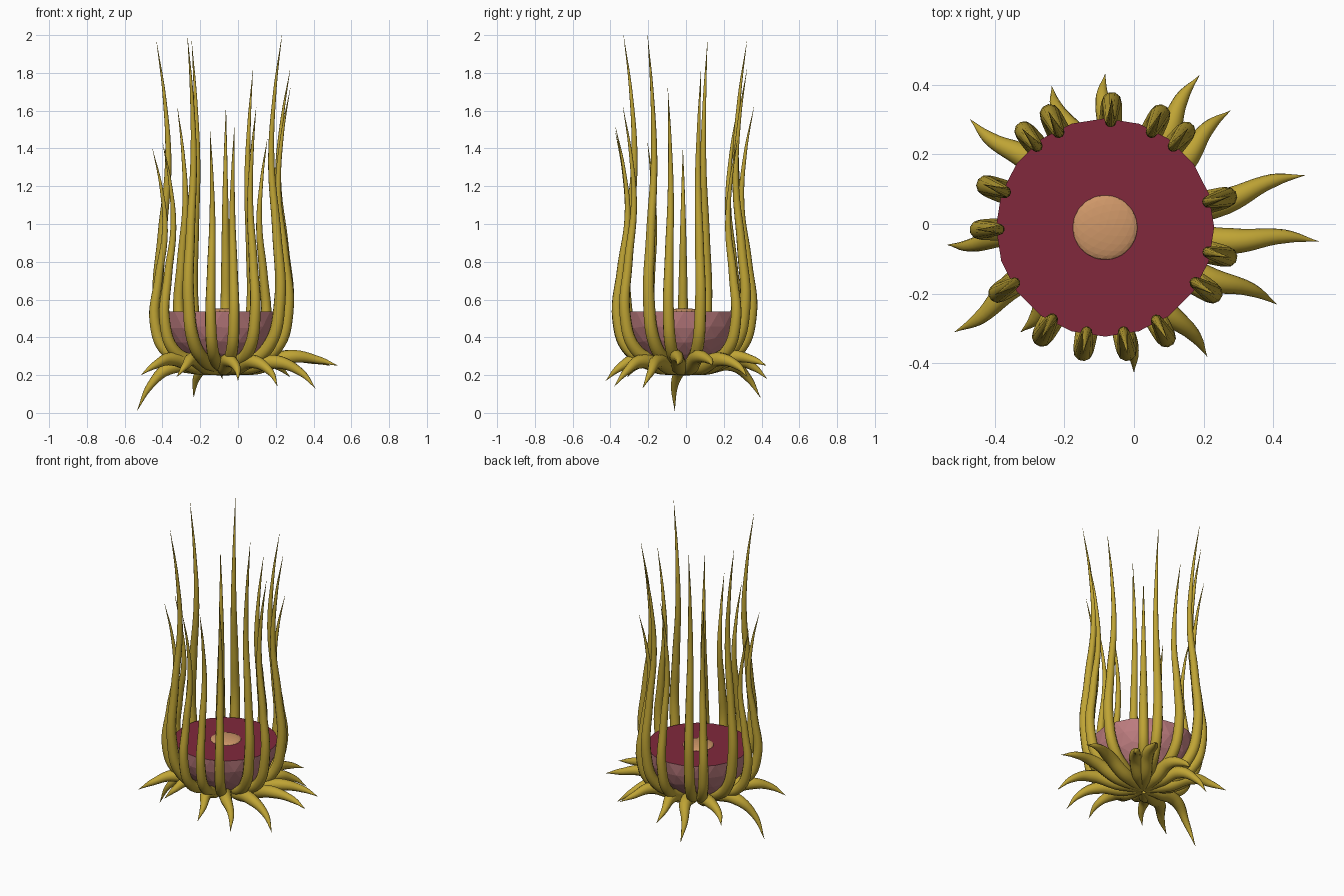
import bpy, bmesh
from math import cos, sin, radians, atan2, hypot

if "Cube" in bpy.data.objects:
    bpy.data.objects.remove(bpy.data.objects["Cube"])

CX, CY = -0.083, -0.01   # axis of the plant

def material(name, rgb):
    m = bpy.data.materials.new(name)
    m.diffuse_color = (*rgb, 1)
    m.use_nodes = True
    m.node_tree.nodes["Principled BSDF"].inputs["Base Color"].default_value = m.diffuse_color
    return m

GOLD = material("gold", (0.52, 0.37, 0.035))
PINK = material("pink", (0.50, 0.20, 0.21))
CRIMSON = material("crimson", (0.22, 0.022, 0.045))
TAN = material("tan", (0.62, 0.31, 0.14))

def tendril(name, angle, pts):
    """Tapered tube; pts = (distance out, sideways, height, thickness)."""
    cu = bpy.data.curves.new(name, 'CURVE')
    cu.dimensions = '3D'
    cu.bevel_depth = 1.0
    cu.bevel_resolution = 3
    cu.resolution_u = 7
    cu.use_fill_caps = True
    sp = cu.splines.new('BEZIER')
    sp.bezier_points.add(len(pts) - 1)
    c, s = cos(angle), sin(angle)
    for p, (r, t, z, w) in zip(sp.bezier_points, pts):
        p.co = (CX + r * c - t * s, CY + r * s + t * c, z)
        p.radius = w
        p.handle_left_type = p.handle_right_type = 'AUTO'
    ob = bpy.data.objects.new(name, cu)
    bpy.context.collection.objects.link(ob)
    cu.materials.append(GOLD)
    bpy.ops.object.select_all(action='DESELECT')
    ob.select_set(True)
    bpy.context.view_layer.objects.active = ob
    bpy.ops.object.convert(target='MESH')
    bpy.ops.object.shade_smooth()

# Upright tentacles: angle in degrees, tip height
uprights = [(87, 1.62), (64, 1.82), (50, 1.45), (14, 1.82), (-13.5, 1.72),
            (-31.5, 2.0), (-61, 1.62), (-80, 1.52), (-100, 1.49), (-120, 2.0),
            (-148.5, 1.43), (-179, 1.4), (160.5, 1.97), (130, 1.62), (116, 1.97)]
for i, (a, top) in enumerate(uprights):
    h = top - 0.25
    k = 0.8 + 0.12 * top
    tendril(f"upright_tentacle_{i + 1}", radians(a), [
        (0.02, 0, 0.235, 0.025 * k), (0.17, 0, 0.27, 0.034 * k),
        (0.295, 0, 0.25 + 0.065 * h, 0.033 * k),
        (0.356, 0, 0.25 + 0.19 * h, 0.030 * k),
        (0.338, 0, 0.25 + 0.40 * h, 0.0235 * k),
        (0.304, 0, 0.25 + 0.62 * h, 0.0165 * k),
        (0.324, 0, 0.25 + 0.82 * h, 0.009 * k),
        (0.37, 0, top, 0.0005)])

# Spreading roots: tip positions
root_tips = [(0.49, 0.14, 0.25), (0.53, -0.05, 0.25), (0.41, -0.23, 0.13),
             (0.21, -0.38, 0.14), (0.0, -0.425, 0.17), (-0.325, -0.31, 0.19),
             (-0.515, -0.31, 0.20), (-0.535, -0.06, 0.01), (-0.47, 0.30, 0.22),
             (-0.236, 0.395, 0.08), (-0.083, 0.43, 0.18), (0.187, 0.426, 0.25),
             (0.276, 0.325, 0.19)]
for i, (x, y, z) in enumerate(root_tips):
    length = hypot(x - CX, y - CY)
    mid = 0.238 + 0.24 * z
    tendril(f"spreading_root_{i + 1}", atan2(y - CY, x - CX), [
        (0.01, 0, 0.225, 0.028), (0.3 * length, -0.012, 0.245, 0.043),
        (0.6 * length, -0.015, mid, 0.037),
        (0.84 * length, 0.008, 0.6 * mid + 0.4 * z, 0.020),
        (length, 0, z, 0.0005)])

def half_ball(name, radius, z, keep_top, height, mats):
    """Faceted icosphere cut flat at its equator."""
    bm = bmesh.new()
    bmesh.ops.create_icosphere(bm, subdivisions=3, radius=1)
    cut = bmesh.ops.bisect_plane(
        bm, geom=bm.verts[:] + bm.edges[:] + bm.faces[:], plane_co=(0, 0, 0),
        plane_no=(0, 0, 1), clear_outer=not keep_top, clear_inner=keep_top)
    rim = [e for e in cut['geom_cut'] if isinstance(e, bmesh.types.BMEdge)]
    lid = bmesh.ops.contextual_create(bm, geom=rim)['faces']
    for f in lid:
        f.material_index = len(mats) - 1
    bmesh.ops.recalc_face_normals(bm, faces=bm.faces[:])
    bmesh.ops.scale(bm, vec=(radius, radius, height), verts=bm.verts[:])
    me = bpy.data.meshes.new(name)
    bm.to_mesh(me)
    bm.free()
    for m in mats:
        me.materials.append(m)
    ob = bpy.data.objects.new(name, me)
    ob.location = (CX, CY, z)
    bpy.context.collection.objects.link(ob)

# Bowl with crimson top, and the low dome in its middle
half_ball("bowl", 0.313, 0.536, False, 0.313, [PINK, CRIMSON])
half_ball("centre_dome", 0.094, 0.534, True, 0.02, [TAN])
